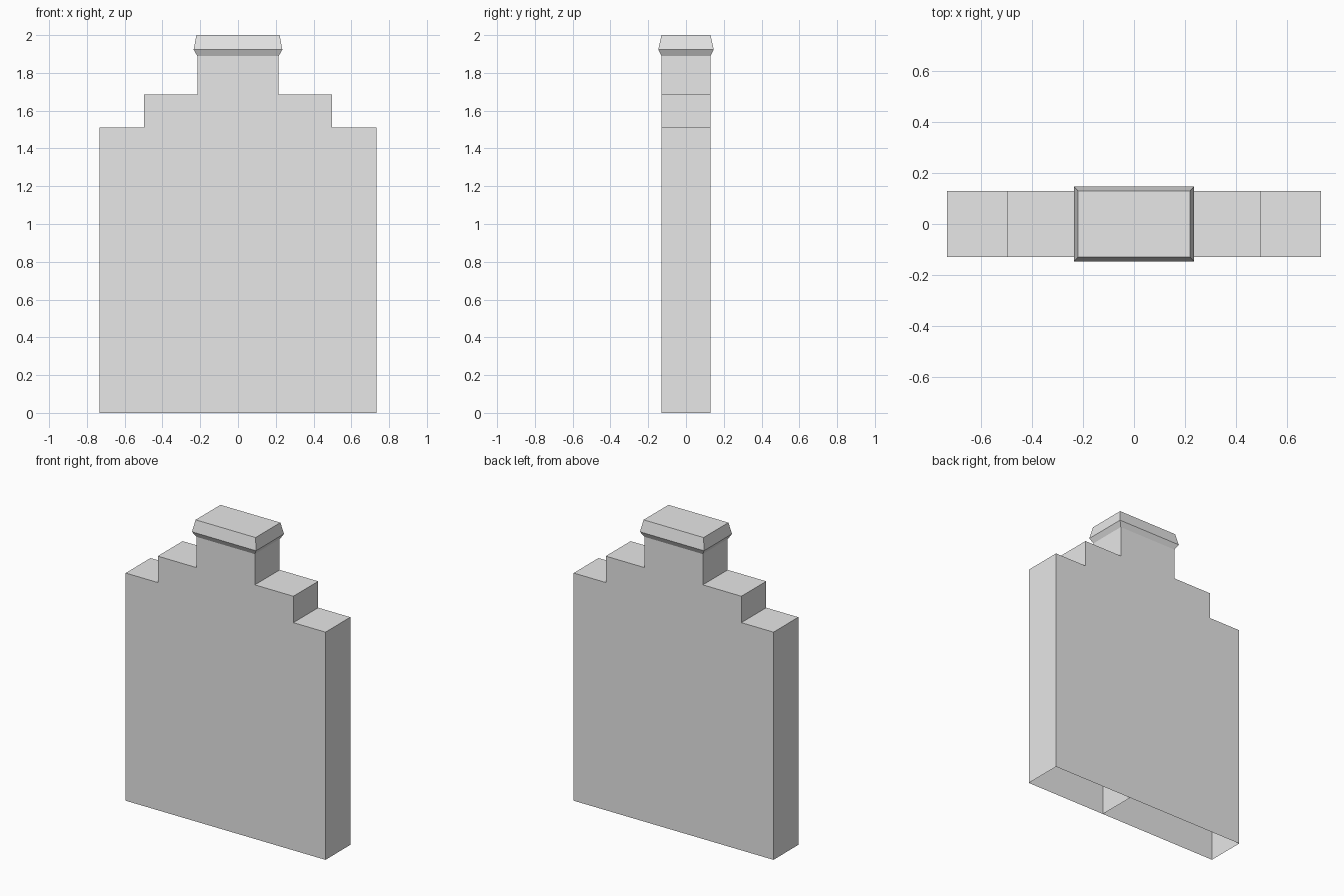
import bpy
import bmesh

cube = bpy.data.objects.get("Cube")
if cube:
    bpy.data.objects.remove(cube, do_unlink=True)

# Single stone colour
stone = bpy.data.materials.new("light_grey_stone")
stone.use_nodes = True
GREY = (0.8, 0.8, 0.8, 1.0)
stone.diffuse_color = GREY
stone.node_tree.nodes["Principled BSDF"].inputs["Base Color"].default_value = GREY

DEPTH = 0.13   # half thickness of the wall
NECK = 0.215   # half width of the chimney shaft


def finish(name, bm):
    mesh = bpy.data.meshes.new(name)
    bm.to_mesh(mesh)
    bm.free()
    mesh.materials.append(stone)
    obj = bpy.data.objects.new(name, mesh)
    bpy.context.collection.objects.link(obj)
    return obj


# Stepped gable: half outline mirrored, extruded through the depth
half = [(0.733, 0), (0.733, 1.51), (0.4975, 1.51), (0.4975, 1.685),
        (NECK, 1.685), (NECK, 1.889)]
outline = half + [(-x, z) for x, z in reversed(half)]
bm = bmesh.new()
front = [bm.verts.new((x, -DEPTH, z)) for x, z in outline]
back = [bm.verts.new((x, DEPTH, z)) for x, z in outline]
bm.faces.new(front)
bm.faces.new(back[::-1])
top_edge = len(half) - 1
for i in range(len(outline) - 1):   # underside stays open
    if i != top_edge:               # shaft runs open into the cap
        bm.faces.new((front[i], back[i], back[i + 1], front[i + 1]))
finish("stepped_gable_wall", bm)

# Flared cap: stacked rectangles joined by sloping bands
bm = bmesh.new()
rings = []
for hx, hy, z in [(NECK, DEPTH, 1.889), (0.235, 0.147, 1.923), (0.22, DEPTH, 2.0)]:
    rings.append([bm.verts.new((sx * hx, sy * hy, z))
                  for sx, sy in ((-1, -1), (1, -1), (1, 1), (-1, 1))])
for low, high in zip(rings, rings[1:]):
    for i in range(4):
        j = (i + 1) % 4
        bm.faces.new((low[i], low[j], high[j], high[i]))
bm.faces.new(rings[-1])
finish("chimney_cap", bm)

# Thin partition inside the hollow wall
bm = bmesh.new()
bm.faces.new([bm.verts.new((0.14, y, z)) for y, z in
              ((-DEPTH, 0), (DEPTH, 0), (DEPTH, 1.685), (-DEPTH, 1.685))])
finish("inner_partition", bm)
